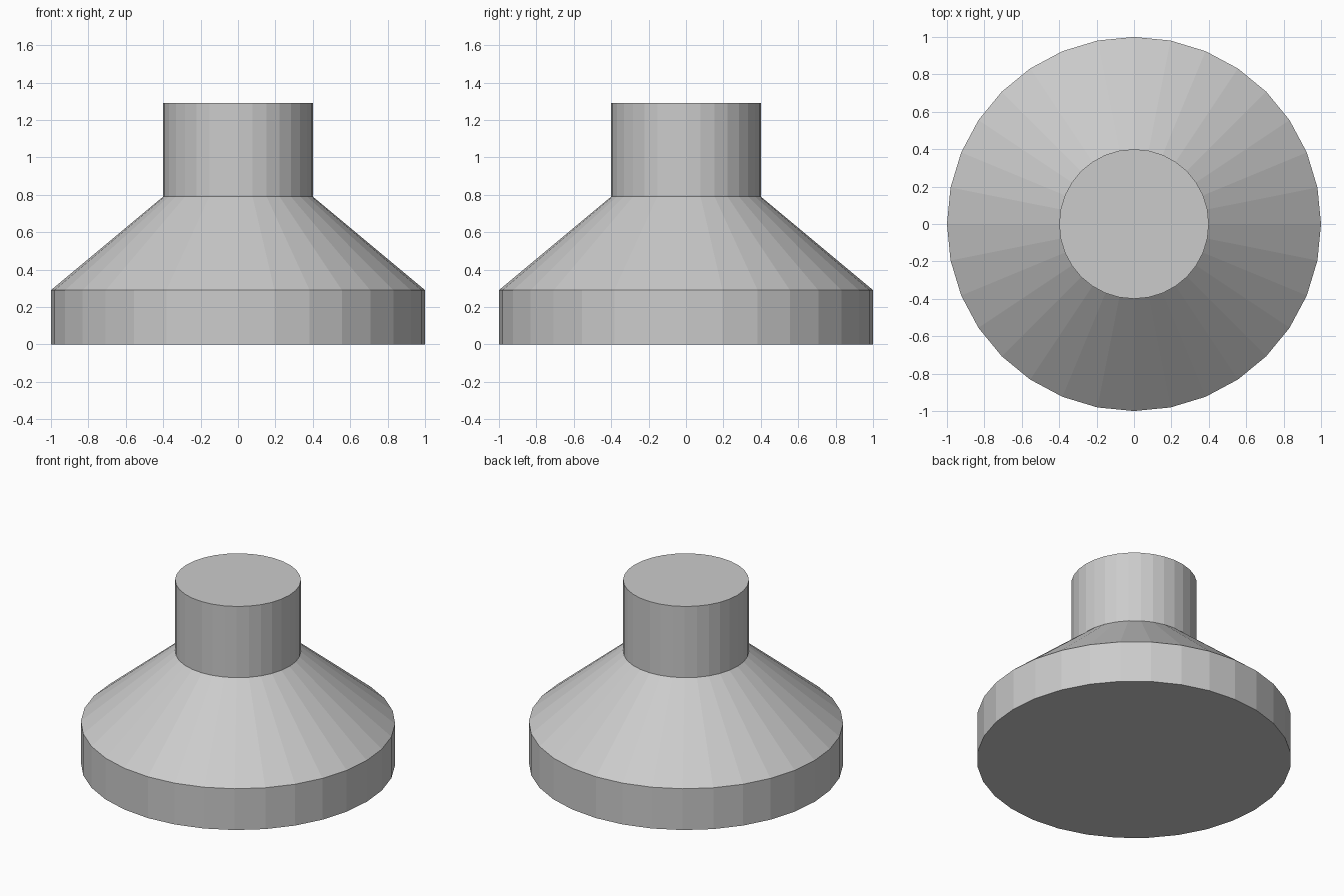
import bpy
import bmesh

SIDES = 32

default_cube = bpy.data.objects.get("Cube")
if default_cube:
    bpy.data.objects.remove(default_cube, do_unlink=True)

# Single plain grey colour
grey = bpy.data.materials.new("light_grey")
grey.use_nodes = True
colour = (0.6, 0.6, 0.6, 1.0)
grey.diffuse_color = colour
grey.node_tree.nodes["Principled BSDF"].inputs["Base Color"].default_value = colour


def ring_part(name, r_low, r_high, z_low, z_high, cap=None):
    """Faceted frustum between two heights, with an optional end cap."""
    bm = bmesh.new()
    low = bmesh.ops.create_circle(bm, segments=SIDES, radius=r_low)["verts"]
    high = bmesh.ops.create_circle(bm, segments=SIDES, radius=r_high)["verts"]
    for v in low:
        v.co.z = z_low
    for v in high:
        v.co.z = z_high
    for i in range(SIDES):
        j = (i + 1) % SIDES
        quad = [low[i], low[j], high[j], high[i]]
        face = bm.faces.new(quad)
        face.normal_update()
        if face.normal.dot(face.calc_center_median()) < 0 and r_low == r_high:
            face.normal_flip()
    if cap == "bottom":
        bm.faces.new(low)
    elif cap == "top":
        bm.faces.new(high)
    bmesh.ops.recalc_face_normals(bm, faces=bm.faces[:])
    # Make sure the walls face outward
    wall = min(bm.faces, key=lambda f: len(f.verts))
    centre = wall.calc_center_median()
    if wall.normal.x * centre.x + wall.normal.y * centre.y < 0:
        bmesh.ops.reverse_faces(bm, faces=bm.faces[:])
    mesh = bpy.data.meshes.new(name)
    bm.to_mesh(mesh)
    bm.free()
    mesh.materials.append(grey)
    obj = bpy.data.objects.new(name, mesh)
    bpy.context.collection.objects.link(obj)
    return obj


# Wide base drum, sloping shoulder and narrow neck
ring_part("base_drum", 1.0, 1.0, 0.0, 0.29, cap="bottom")
ring_part("sloping_shoulder", 1.0, 0.4, 0.29, 0.79)
ring_part("neck", 0.4, 0.4, 0.79, 1.29, cap="top")
